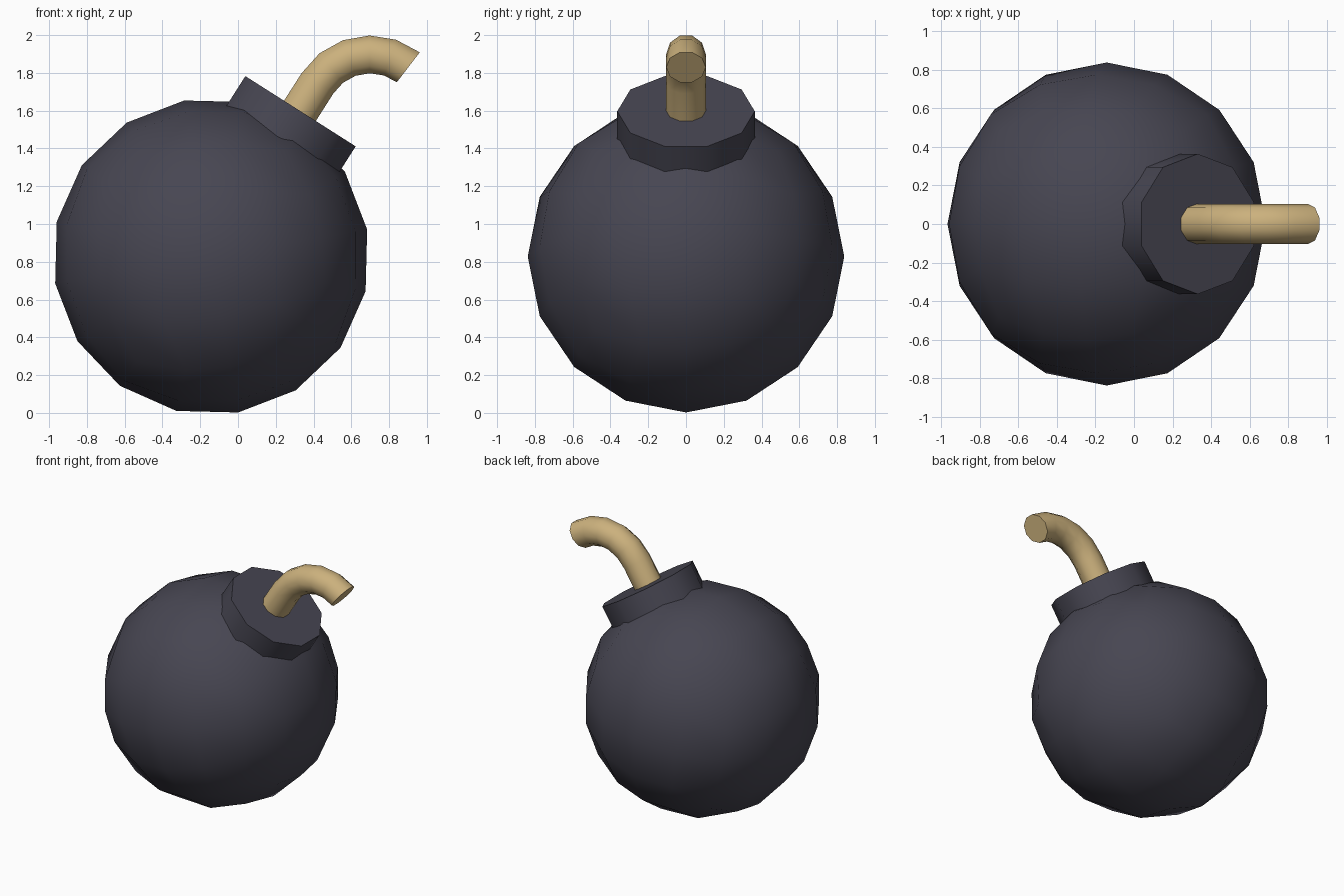
import bpy, bmesh, math
from mathutils import Vector, Matrix

if "Cube" in bpy.data.objects:
    bpy.data.objects.remove(bpy.data.objects["Cube"])


def material(name, rgb):
    m = bpy.data.materials.new(name)
    m.diffuse_color = (*rgb, 1)
    m.use_nodes = True
    m.node_tree.nodes["Principled BSDF"].inputs["Base Color"].default_value = m.diffuse_color
    return m


DARK = material("dark iron", (0.063, 0.061, 0.084))
TAN = material("tan rope", (0.60, 0.44, 0.205))
TILT = math.radians(32.5)
AXIS = Vector((math.sin(TILT), 0, math.cos(TILT)))


def finish(name, bm, mat, angle):
    bmesh.ops.recalc_face_normals(bm, faces=bm.faces[:])
    mesh = bpy.data.meshes.new(name)
    bm.to_mesh(mesh)
    bm.free()
    mesh.materials.append(mat)
    obj = bpy.data.objects.new(name, mesh)
    bpy.context.collection.objects.link(obj)
    bpy.context.view_layer.objects.active = obj
    obj.select_set(True)
    bpy.ops.object.shade_smooth_by_angle(angle=math.radians(angle))
    obj.select_set(False)


# Round body: evenly spaced quad sphere, 16 sides around, slightly rolled
bm = bmesh.new()
bmesh.ops.create_cube(bm, size=2)
bmesh.ops.subdivide_edges(bm, edges=bm.edges[:], cuts=3, use_grid_fill=True)
for v in bm.verts:
    v.co = 0.838 * Vector([math.tan(c * math.pi / 4) for c in v.co]).normalized()
bm.transform(Matrix.Translation((-0.142, 0, 0.828)) @ Matrix.Rotation(math.radians(-9.8), 4, 'Y'))
finish("body", bm, DARK, 60)


def tube(name, rings, radius, mat, sides=10):
    """Loft capped rings; each ring is (centre, in-plane radial direction)."""
    bm = bmesh.new()
    loops = []
    for centre, radial in rings:
        loop = []
        for k in range(sides):
            a = 2 * math.pi * k / sides
            offset = Vector((0, math.cos(a), 0)) + radial * math.sin(a)
            loop.append(bm.verts.new(centre + offset * radius))
        loops.append(loop)
    for lo, hi in zip(loops, loops[1:]):
        for k in range(sides):
            j = (k + 1) % sides
            bm.faces.new((lo[k], lo[j], hi[j], hi[k]))
    bm.faces.new(loops[0])
    bm.faces.new(loops[-1])
    finish(name, bm, mat, 40)


# Ten-sided collar sunk into the body
side = Vector((-math.cos(TILT), 0, math.sin(TILT)))
top = Vector((0.331, 0, 1.597))
tube("collar", [(top - AXIS * 0.24, side), (top, side)], 0.364, DARK)

# Fuse: straight start, then an arc bending over
arc_centre = Vector((0.70, 0, 1.567))
rings = []
for i in range(6):
    a = math.radians(147.5 - 19 * i)
    d = Vector((math.cos(a), 0, math.sin(a)))
    rings.append((arc_centre + d * 0.331, d))
rings.insert(0, (rings[0][0] - AXIS * 0.25, rings[0][1]))
tube("fuse", rings, 0.105, TAN)
